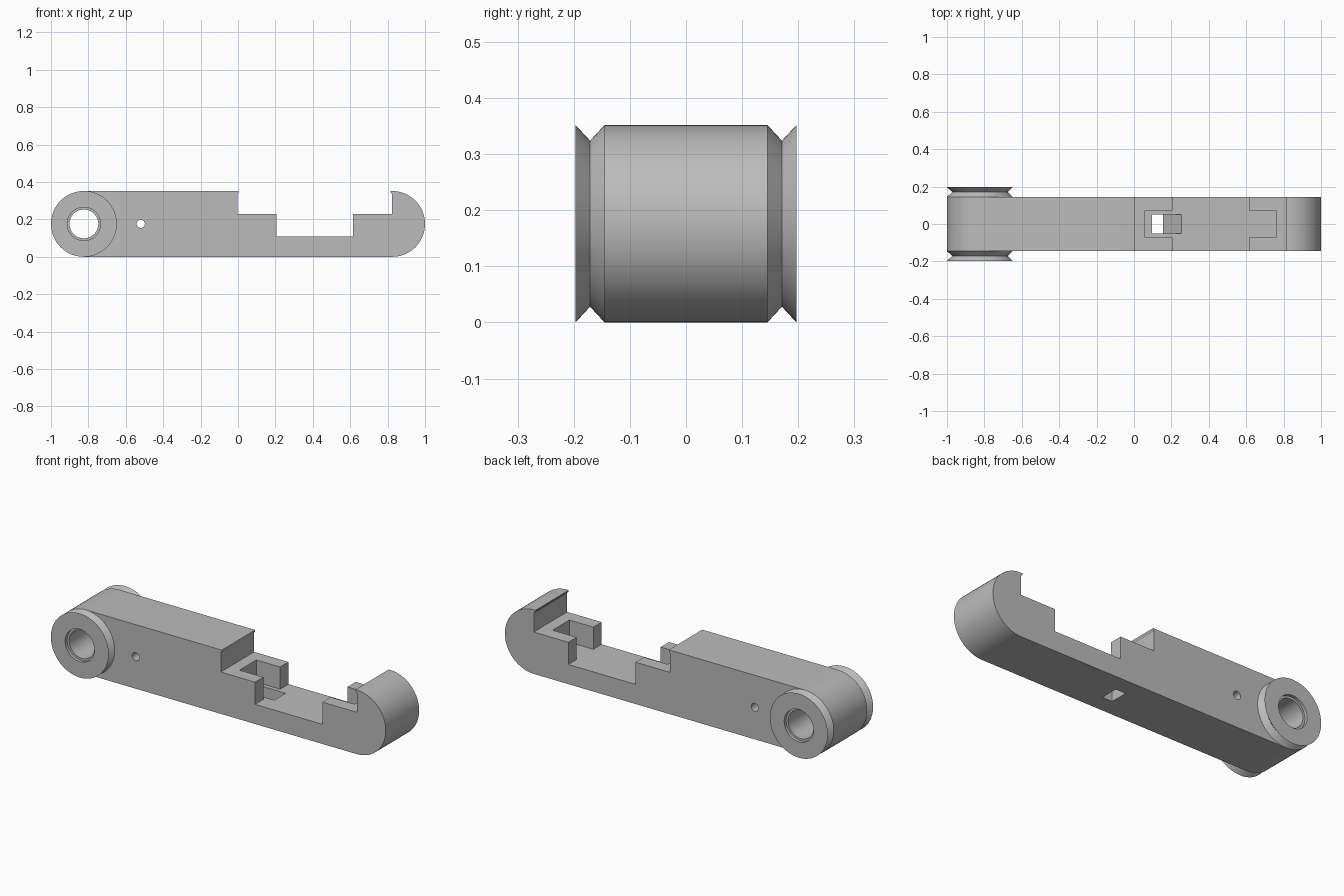
import bpy, bmesh
from math import sin, cos, pi, radians

cube = bpy.data.objects.get("Cube")
if cube:
    bpy.data.objects.remove(cube, do_unlink=True)

R = 0.176            # radius of the round ends, also the height of their axis
END = 0.824          # distance of both end axes from the middle
HALF = 0.145         # half the body width
STEP, FLOOR = 0.23, 0.108
BORE, RIM = 0.077, 0.089

grey = bpy.data.materials.new("plain grey")
grey.use_nodes = True
colour = (0.5, 0.5, 0.5, 1)
grey.diffuse_color = colour
grey.node_tree.nodes["Principled BSDF"].inputs["Base Color"].default_value = colour


def finish(name, bm):
    bmesh.ops.recalc_face_normals(bm, faces=bm.faces)
    mesh = bpy.data.meshes.new(name)
    bm.to_mesh(mesh)
    bm.free()
    mesh.materials.append(grey)
    ob = bpy.data.objects.new(name, mesh)
    bpy.context.collection.objects.link(ob)
    return ob


def prism(name, outline, half):
    """Extrude an x-z outline across the width."""
    bm = bmesh.new()
    face = bm.faces.new([bm.verts.new((x, -half, z)) for x, z in outline])
    out = bmesh.ops.extrude_face_region(bm, geom=[face])["geom"]
    moved = [v for v in out if isinstance(v, bmesh.types.BMVert)]
    bmesh.ops.translate(bm, verts=moved, vec=(0, 2 * half, 0))
    return finish(name, bm)


def arc(x, z, r, start, stop, n):
    steps = [start + (stop - start) * i / n for i in range(n + 1)]
    return [(x + r * cos(a), z + r * sin(a)) for a in steps]


def circle(x, r, n):
    return arc(x, R, r, 0, 2 * pi, n)[:-1]


def box(x0, x1, z0, z1):
    return [(x0, z0), (x1, z0), (x1, z1), (x0, z1)]


def activate(ob):
    bpy.ops.object.select_all(action='DESELECT')
    ob.select_set(True)
    bpy.context.view_layer.objects.active = ob


def cut(ob, outline, half):
    tool = prism("cutter", outline, half)
    tool.hide_render = True
    mod = ob.modifiers.new("cut", 'BOOLEAN')
    mod.operation, mod.solver, mod.object = 'DIFFERENCE', 'EXACT', tool
    activate(ob)
    bpy.ops.object.modifier_apply(modifier=mod.name)
    bpy.data.objects.remove(tool, do_unlink=True)


def smooth(ob):
    activate(ob)
    bpy.ops.object.shade_smooth_by_angle(angle=radians(20))


# Body: round hinge end, stepped recess with small catch lips, hooked far end
recess = [(0.815, 2 * R), (0.815, 0.345), (END, 0.335), (END, STEP),
          (0.614, STEP), (0.614, FLOOR), (0.205, FLOOR), (0.205, STEP),
          (-0.003, STEP), (-0.003, 0.335), (0.003, 0.345), (0.003, 2 * R)]
body = prism("body", arc(END, R, R, -pi / 2, pi / 2, 32) + recess
             + arc(-END, R, R, pi / 2, 1.5 * pi, 32), HALF)

# Pockets in both ledges, level with the recess floor
cut(body, box(0.06, 0.3, FLOOR, 0.5), 0.073)
cut(body, box(0.5, 0.76, FLOOR, 0.5), 0.073)
# Ramped slot through the floor
cut(body, [(0.095, -0.05), (0.105, -0.05), (0.155, 0), (0.255, FLOOR),
           (0.255, 0.2), (0.095, 0.2)], 0.05)
# Hinge bore and pin hole
cut(body, circle(-END, BORE, 64), 0.4)
cut(body, circle(-0.52, 0.022, 24), 0.4)
smooth(body)


# Grooved collars on both sides of the hinge end
def collar(name, side):
    profile = [(R, HALF), (0.148, 0.171), (R, 0.197), (RIM, 0.197),
               (RIM, 0.18), (BORE, 0.18), (BORE, HALF)]
    n = 64
    bm = bmesh.new()
    rings = [[bm.verts.new((x, side * y, z)) for x, z in circle(-END, r, n)]
             for r, y in profile]
    for a, b in zip(rings, rings[1:]):
        for i in range(n):
            j = (i + 1) % n
            bm.faces.new((a[i], a[j], b[j], b[i]))
    ob = finish(name, bm)
    smooth(ob)


collar("front_collar", -1)
collar("back_collar", 1)
